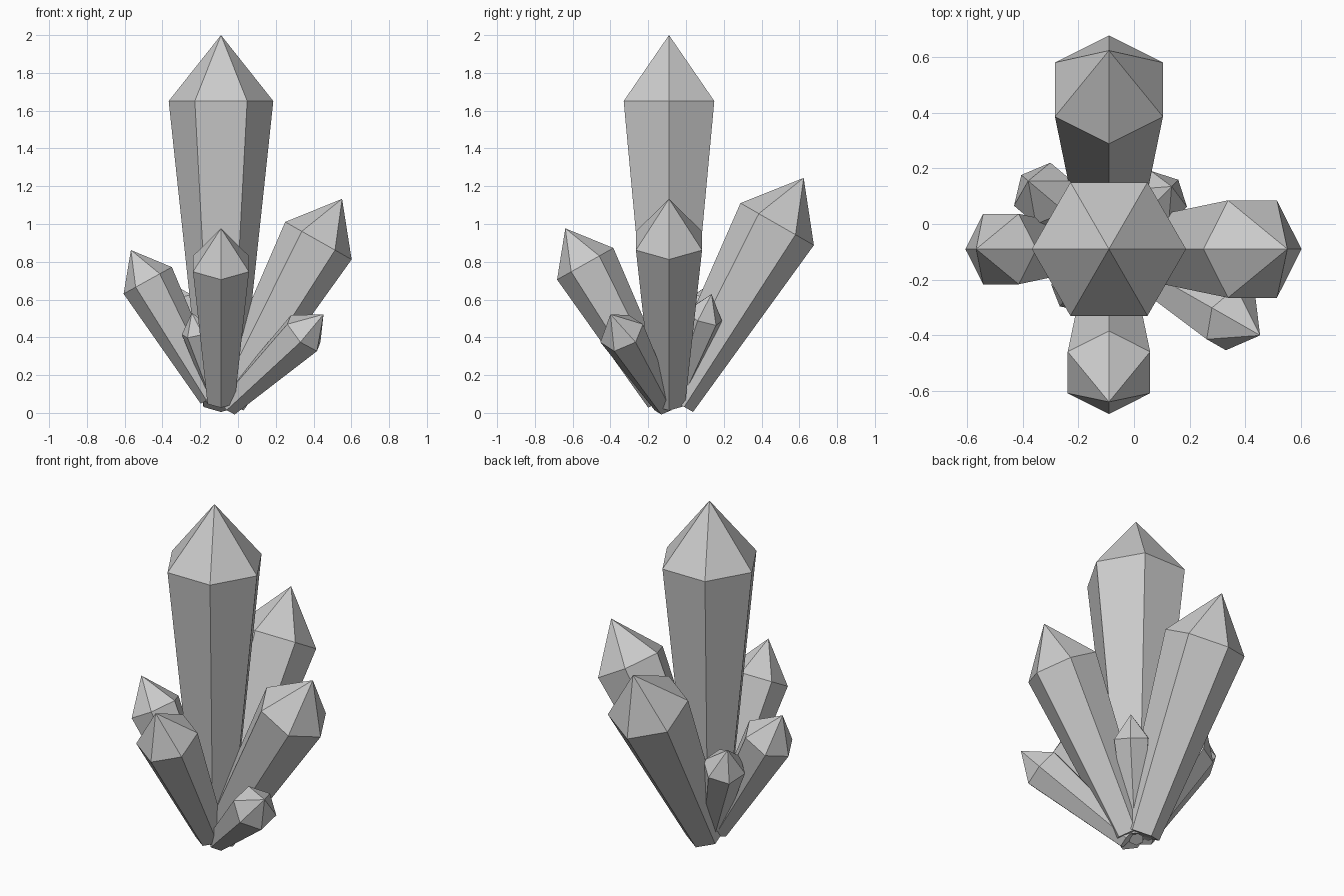
import bpy, bmesh
from math import radians, cos, sin
from mathutils import Vector

if "Cube" in bpy.data.objects:
    bpy.data.objects.remove(bpy.data.objects["Cube"])

ROOT = Vector((-0.09, -0.09, 0.0))   # all crystals grow out of this point


def crystal(name, tip, radius, length=None):
    """Hexagonal shaft widening upward, capped by a six-sided point at tip."""
    tip = Vector(tip)
    axis = (tip - ROOT).normalized()
    flat = Vector((axis.x, axis.y, 0))
    out = flat.normalized() if flat.length > 1e-4 else Vector((1, 0, 0))
    u = (out - axis * out.dot(axis)).normalized()   # one corner faces outward
    v = axis.cross(u)
    length = length or 4.84 * radius
    shoulder = tip - axis * 1.26 * radius
    base = shoulder - axis * length
    base_radius = radius - 0.107 * length

    bm = bmesh.new()

    def ring(c, r):
        return [bm.verts.new(c + r * (u * cos(radians(60 * i)) + v * sin(radians(60 * i))))
                for i in range(6)]

    low, high = ring(base, base_radius), ring(shoulder, radius)
    top = bm.verts.new(tip)
    bm.faces.new(low[::-1])
    for i in range(6):
        j = (i + 1) % 6
        bm.faces.new((low[i], low[j], high[j], high[i]))
        bm.faces.new((high[i], high[j], top))
    bmesh.ops.recalc_face_normals(bm, faces=bm.faces)
    mesh = bpy.data.meshes.new(name)
    bm.to_mesh(mesh)
    bm.free()
    bpy.context.collection.objects.link(bpy.data.objects.new(name, mesh))


# Tall central crystal
crystal("main_crystal", (-0.09, -0.09, 2.0), 0.277, 1.58)

# Four large leaning crystals
crystal("back_crystal", (-0.09, 0.623, 1.244), 0.224)
crystal("right_crystal", (0.551, -0.09, 1.133), 0.202)
crystal("front_crystal", (-0.09, -0.639, 0.977), 0.171)
crystal("left_crystal", (-0.567, -0.09, 0.862), 0.146)

# Small crystals in the gaps between them
crystal("front_right_small_crystal", (0.453, -0.40, 0.522), 0.124)
crystal("back_right_small_crystal", (0.135, 0.135, 0.629), 0.105)
crystal("back_left_small_crystal", (-0.38, 0.155, 0.70), 0.117)
crystal("front_left_small_crystal", (-0.245, -0.27, 0.53), 0.085)
